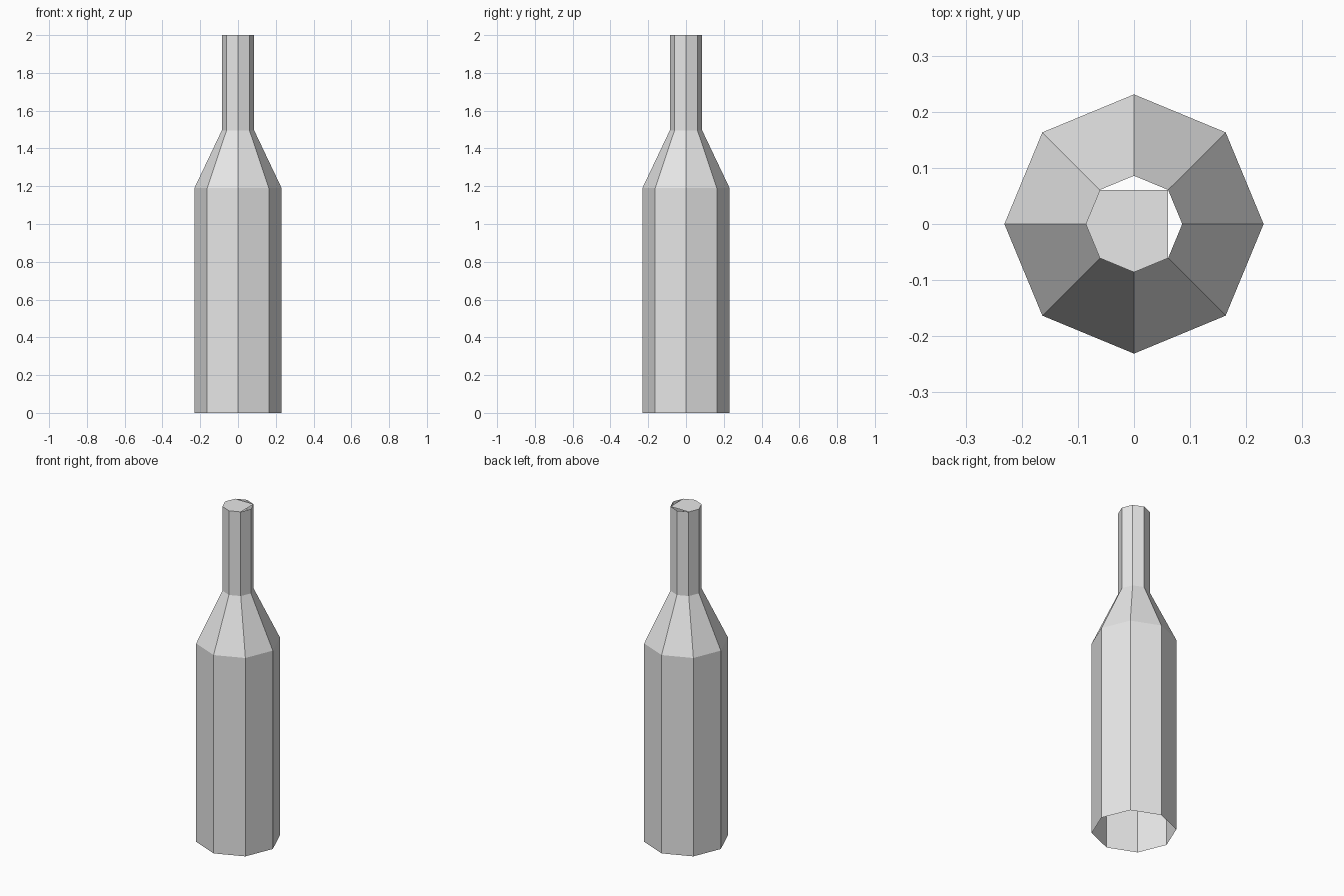
import bpy, bmesh
from math import cos, sin, pi

cube = bpy.data.objects.get("Cube")
if cube:
    bpy.data.objects.remove(cube, do_unlink=True)

SIDES = 8
PROFILE = [(0.231, 0), (0.231, 1.19), (0.086, 1.495), (0.086, 2)]  # radius, height

# Single light grey material
grey = bpy.data.materials.new("light grey")
grey.use_nodes = True
colour = (0.8, 0.8, 0.8, 1)
grey.diffuse_color = colour
grey.node_tree.nodes["Principled BSDF"].inputs["Base Color"].default_value = colour

bm = bmesh.new()

# Octagonal body, shoulder and neck, open underneath
rings = [[bm.verts.new((r * cos(2 * pi * i / SIDES), r * sin(2 * pi * i / SIDES), z))
          for i in range(SIDES)] for r, z in PROFILE]
for low, high in zip(rings, rings[1:]):
    for i in range(SIDES):
        j = (i + 1) % SIDES
        bm.faces.new((low[i], low[j], high[j], high[i]))

# Mouth cap, leaving slits at the left and back corners
bm.faces.new([v for i, v in enumerate(rings[-1]) if i not in (0, 2)])

mesh = bpy.data.meshes.new("bottle")
bm.to_mesh(mesh)
bm.free()
mesh.materials.append(grey)
bottle = bpy.data.objects.new("bottle", mesh)
bpy.context.collection.objects.link(bottle)
